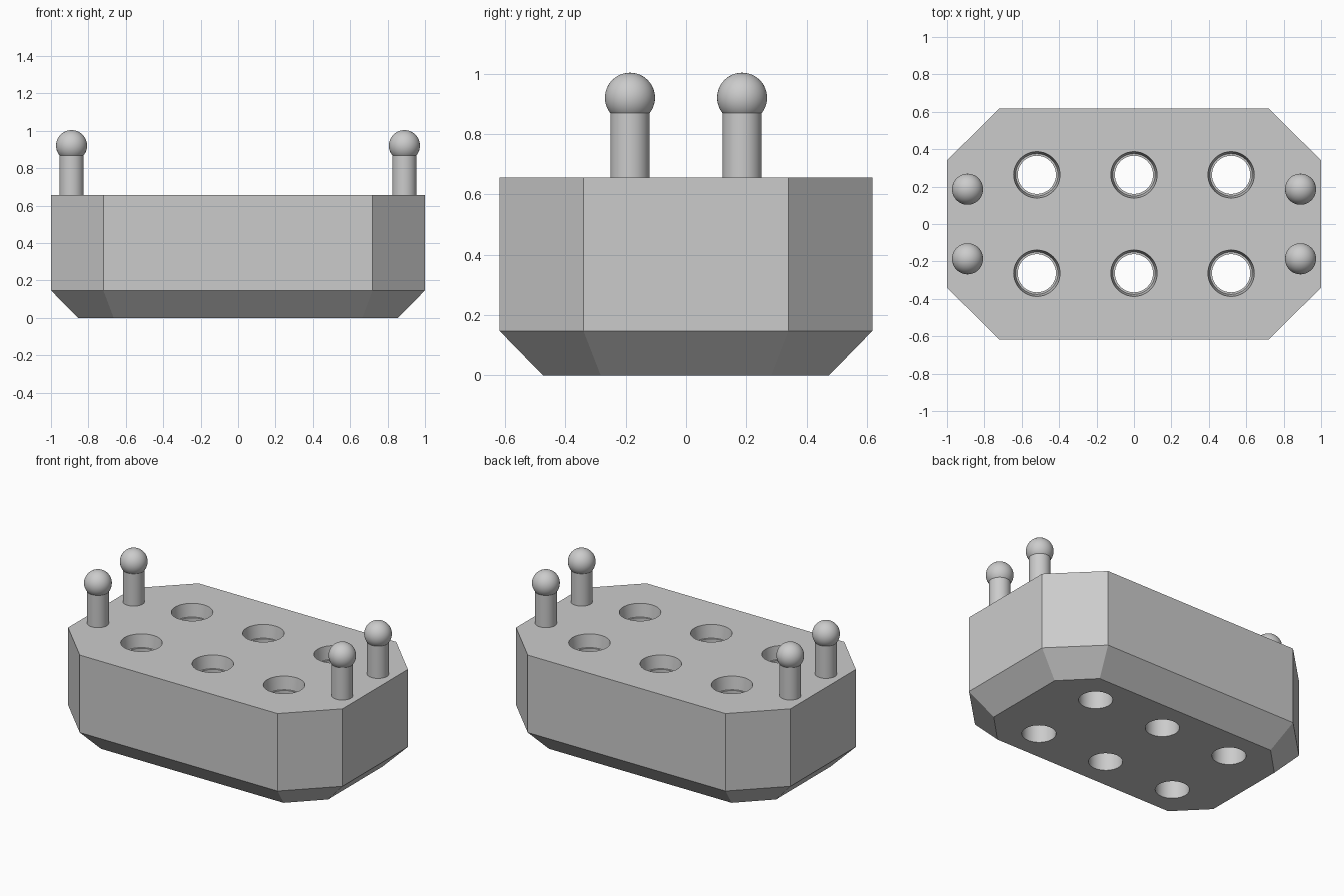
import bpy, bmesh, math

cube = bpy.data.objects.get("Cube")
if cube:
    bpy.data.objects.remove(cube, do_unlink=True)

grey = bpy.data.materials.new("light_grey")
grey.use_nodes = True
colour = (0.6, 0.6, 0.6, 1)
grey.diffuse_color = colour
grey.node_tree.nodes["Principled BSDF"].inputs["Base Color"].default_value = colour


def bridge_rings(bm, rings):
    """Join rings of equal size into a closed solid, listed bottom to top."""
    loops = [[bm.verts.new(p) for p in ring] for ring in rings]
    bm.faces.new(loops[0][::-1])
    bm.faces.new(loops[-1])
    n = len(loops[0])
    for low, high in zip(loops, loops[1:]):
        for i in range(n):
            j = (i + 1) % n
            bm.faces.new((low[i], low[j], high[j], high[i]))


def octagon(x, y, corner_x, corner_y, z):
    quarter = [(x, corner_y), (corner_x, y)]
    left_back = [(a, b, z) for a, b in quarter]
    right_back = [(-a, b, z) for a, b in reversed(quarter)]
    return left_back + right_back + [(-a, -b, z) for a, b, z in left_back + right_back]


def circle(cx, cy, r, z, n=48):
    return [(cx + r * math.cos(math.tau * i / n),
             cy + r * math.sin(math.tau * i / n), z) for i in range(n)]


def finish(name, bm):
    mesh = bpy.data.meshes.new(name)
    bmesh.ops.recalc_face_normals(bm, faces=bm.faces)
    bm.to_mesh(mesh)
    bm.free()
    mesh.materials.append(grey)
    obj = bpy.data.objects.new(name, mesh)
    bpy.context.collection.objects.link(obj)
    return obj


def activate(obj):
    bpy.ops.object.select_all(action="DESELECT")
    obj.select_set(True)
    bpy.context.view_layer.objects.active = obj


def smooth(obj):
    activate(obj)
    bpy.ops.object.shade_smooth_by_angle(angle=math.radians(30))


# Eight-sided body with a sloped underside
TOP = 0.657
bm = bmesh.new()
bridge_rings(bm, [octagon(0.855, 0.475, 0.665, 0.283, 0),
                  octagon(1, 0.618, 0.72, 0.34, 0.147),
                  octagon(1, 0.618, 0.72, 0.34, TOP)])
body = finish("body", bm)

# Six through holes, each with a wider tapered seat at the top
bm = bmesh.new()
seat = [(0.102, -0.1), (0.102, TOP - 0.085), (0.113, TOP - 0.085),
        (0.124, TOP), (0.124, TOP + 0.1)]
for x in (-0.519, 0, 0.519):
    for y in (-0.263, 0.263):
        bridge_rings(bm, [circle(x, y, r, z) for r, z in seat])
cutter = finish("hole_cutter", bm)
cutter.hide_render = True

holes = body.modifiers.new("holes", "BOOLEAN")
holes.operation = "DIFFERENCE"
holes.solver = "EXACT"
holes.object = cutter
activate(body)
bpy.ops.object.modifier_apply(modifier=holes.name)
bpy.data.objects.remove(cutter, do_unlink=True)
smooth(body)

# Four round pegs with ball tops
for side, x in (("left", 0.89), ("right", -0.89)):
    for end, y in (("front", -0.186), ("back", 0.186)):
        bpy.ops.mesh.primitive_cylinder_add(
            vertices=48, radius=0.065, depth=0.25, location=(x, y, TOP + 0.105))
        peg = bpy.context.object
        peg.name = f"{end}_{side}_peg"
        bpy.ops.mesh.primitive_uv_sphere_add(
            segments=48, ring_count=24, radius=0.083, location=(x, y, 0.921))
        ball = bpy.context.object
        ball.name = f"{end}_{side}_ball"
        for part in (peg, ball):
            part.data.materials.append(grey)
            smooth(part)
